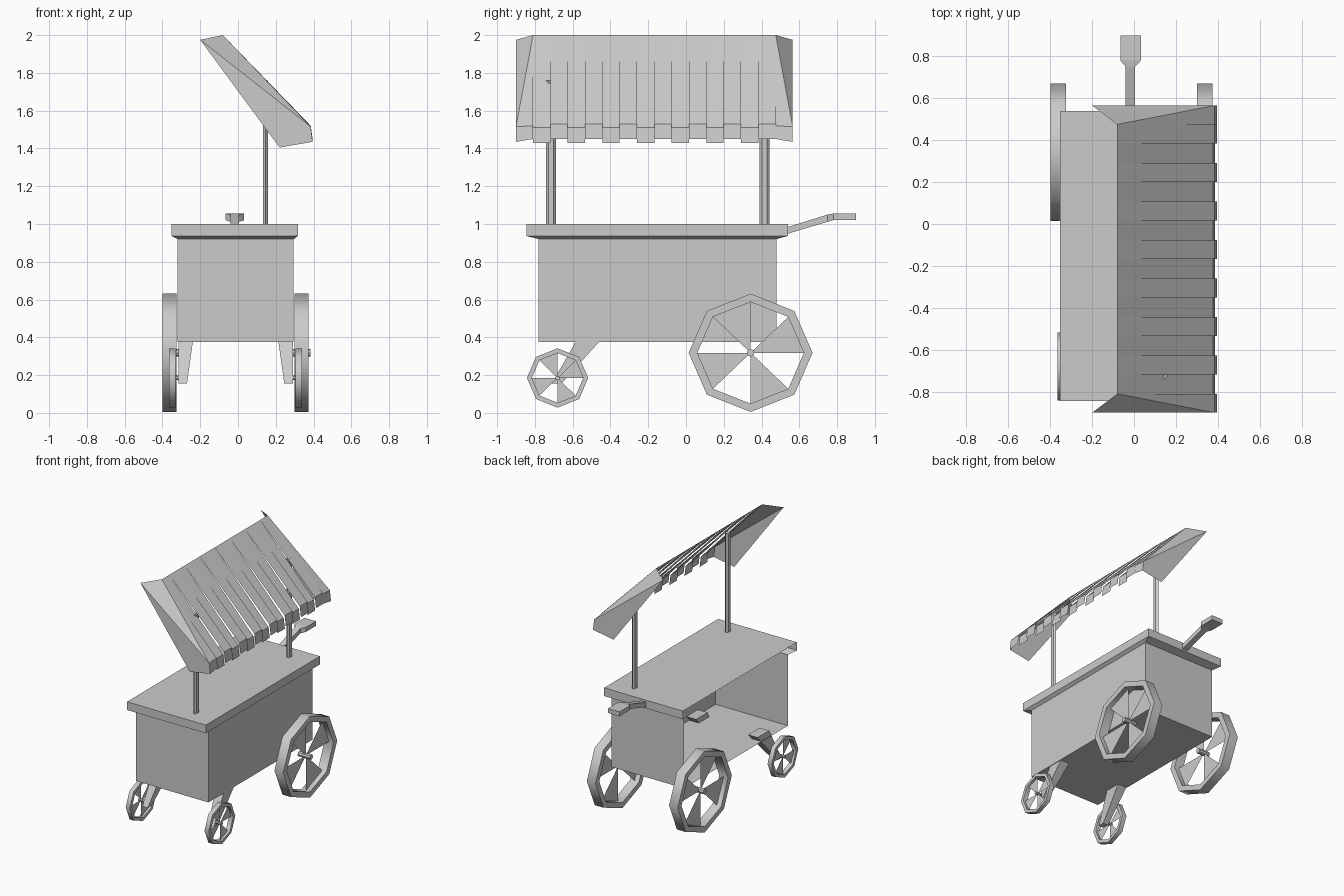
import bpy, math

if "Cube" in bpy.data.objects:
    bpy.data.objects.remove(bpy.data.objects["Cube"])

MID = -0.0125  # symmetry plane of the cart body


def mesh(name, verts, faces):
    me = bpy.data.meshes.new(name)
    me.from_pydata(verts, [], faces)
    me.update()
    ob = bpy.data.objects.new(name, me)
    bpy.context.collection.objects.link(ob)
    return ob


def mirror_pts(pts, side):
    return [(p[0] if side > 0 else 2 * MID - p[0], p[1], p[2]) for p in pts]


def loft(name, rings, cap=True):
    # joins rings of equal length into a tube
    n = len(rings[0])
    verts = [p for r in rings for p in r]
    faces = [(k * n + i, k * n + (i + 1) % n, (k + 1) * n + (i + 1) % n, (k + 1) * n + i)
             for k in range(len(rings) - 1) for i in range(n)]
    if cap:
        faces += [tuple(reversed(range(n))), tuple(range(len(verts) - n, len(verts)))]
    return mesh(name, verts, faces)


def rect(x0, x1, y0, y1, z):
    return [(x0, y0, z), (x1, y0, z), (x1, y1, z), (x0, y1, z)]


# Cart body: floor, front, right and back walls, open on the left
lower = rect(-0.32, 0.295, -0.78, 0.48, 0.375)
upper = rect(-0.32, 0.295, -0.78, 0.48, 0.92)
mesh("cart_body", lower + upper,
     [(3, 2, 1, 0), (0, 1, 5, 4), (1, 2, 6, 5), (2, 3, 7, 6)])

# Countertop with chamfered lip, open on the left
rings = [upper, rect(-0.352, 0.318, -0.845, 0.54, 0.937), rect(-0.352, 0.318, -0.845, 0.54, 1.0)]
verts = [p for r in rings for p in r]
faces = [(8, 9, 10, 11)]
for k in (0, 4):
    faces += [(k + i, k + i + 1, k + i + 5, k + i + 4) for i in range(3)]
mesh("countertop", verts, faces)

# Canopy posts
for name, y in (("front_post", -0.715), ("back_post", 0.415)):
    def ring(z):
        return [(0.145 + 0.015 * math.cos(math.pi * i / 3 + math.pi / 6),
                 y + 0.026 * math.sin(math.pi * i / 3 + math.pi / 6), z) for i in range(6)]
    loft(name, [ring(0.99), ring(1.76)])


# Push handle: sloping stem widening to a flat grip
def section(y, x0, x1, z0, z1):
    return [(x0, y, z0), (x0, y, z1), (x1, y, z1), (x1, y, z0)]


loft("push_handle", [section(0.52, -0.04, 0.005, 0.943, 0.978),
                     section(0.75, -0.04, 0.005, 1.012, 1.05),
                     section(0.78, -0.065, 0.033, 1.02, 1.055),
                     section(0.90, -0.065, 0.033, 1.02, 1.055)])


# Wheels: octagonal rim, alternating wedge spokes, small hub
def wheel(name, side, y, z, ry, rz, inner, x0, x1, hub):
    def ring(f, x):
        return [(x, y + f * ry * math.cos(math.pi * i / 4),
                 z + f * rz * math.sin(math.pi * i / 4)) for i in range(8)]
    r = [ring(1, x0), ring(1, x1), ring(inner, x1), ring(inner, x0), ring(1, x0)]
    rim = loft(name + "_rim", [mirror_pts(q, side) for q in r], cap=False)
    xm = (x0 + x1) / 2
    outer = ring(inner, xm)
    mesh(name + "_spokes", mirror_pts([(xm, y, z)] + outer, side),
         [(0, 1 + i, 1 + (i + 1) % 8) for i in range(0, 8, 2)])
    tip = x1 + 0.01 if side > 0 and hub > 0.018 else x1
    loft(name + "_hub", [mirror_pts([(x, y + hub * math.cos(math.pi * i / 4),
                                      z + hub * math.sin(math.pi * i / 4))
                                     for i in range(8)], side) for x in (0.28, tip)])
    bpy.ops.object.select_all(action='DESELECT')
    rim.select_set(True)
    bpy.context.view_layer.objects.active = rim
    bpy.ops.object.shade_smooth_by_angle(angle=math.radians(50))


for label, side in (("right", 1), ("left", -1)):
    wheel("big_wheel_" + label, side, 0.342, 0.318, 0.328, 0.313, 0.86, 0.30, 0.374, 0.02)
    wheel("small_wheel_" + label, side, -0.68, 0.185, 0.162, 0.157, 0.84, 0.305, 0.34, 0.012)
    # Strut leaning from the small wheel up through the floor
    loft("front_strut_" + label, [mirror_pts(rect(0.245, 0.29, -0.71, -0.66, 0.155), side),
                                  mirror_pts(rect(0.208, 0.29, -0.56, -0.42, 0.42), side)])

# Canopy strips: alternate strips hang slightly lower, each with a valance tab
verts, faces = [], []
Y0, STEP = -0.81, 0.0918
for i in range(14):
    dx, dz = (0.0, 0.0) if i % 2 else (-0.008, -0.02)
    b = len(verts)
    for y in (Y0 + i * STEP, Y0 + (i + 1) * STEP):
        verts += [(-0.08, y, 2.0), (0.385 + dx, y, 1.53 + dz), (0.395 + dx, y, 1.45 + dz)]
    faces += [(b, b + 1, b + 4, b + 3), (b + 1, b + 2, b + 5, b + 4)]
mesh("canopy_strips", verts, faces)

# Canopy ends: sloped corner, short valance and side flap
for name, yi, yo in (("canopy_front_end", Y0, -0.9), ("canopy_back_end", Y0 + 14 * STEP, 0.565)):
    mesh(name, [(-0.08, yi, 2.0), (0.385, yi, 1.52), (0.395, yi, 1.45),
                (-0.2, yo, 1.975), (0.385, yo, 1.515), (0.395, yo, 1.435), (0.22, yo, 1.405)],
         [(0, 3, 4), (0, 4, 1), (1, 4, 5, 2), (3, 6, 5, 4)])
